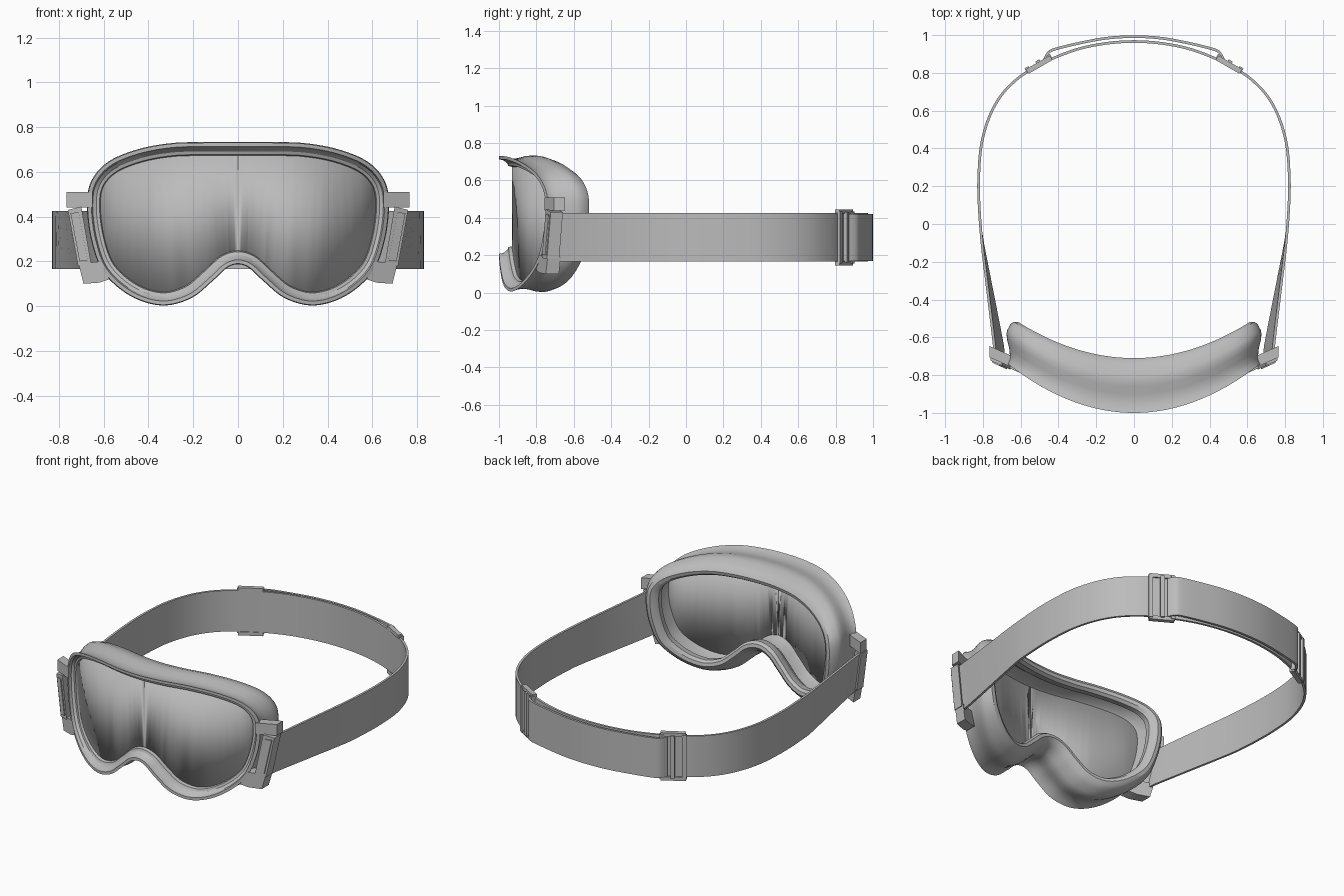
import bpy, bmesh, math
from mathutils import Vector

if "Cube" in bpy.data.objects:
    bpy.data.objects.remove(bpy.data.objects["Cube"])

grey = bpy.data.materials.new("plain grey")
grey.use_nodes = True
grey.diffuse_color = (0.5, 0.5, 0.5, 1)
grey.node_tree.nodes["Principled BSDF"].inputs["Base Color"].default_value = (0.5, 0.5, 0.5, 1)


def finish(name, bm, angle=30):
    """Turn a bmesh into a shaded, coloured object."""
    bmesh.ops.recalc_face_normals(bm, faces=bm.faces)
    mesh = bpy.data.meshes.new(name)
    bm.to_mesh(mesh)
    bm.free()
    mesh.shade_smooth()
    mesh.set_sharp_from_angle(angle=math.radians(angle))
    mesh.materials.append(grey)
    obj = bpy.data.objects.new(name, mesh)
    bpy.context.collection.objects.link(obj)
    return obj


def loft(name, rings, cyclic=False, angle=30):
    """Skin a series of closed rings, capping the ends unless cyclic."""
    bm = bmesh.new()
    rows = [[bm.verts.new(p) for p in ring] for ring in rings]
    n = len(rows[0])
    for i in range(len(rows) - (0 if cyclic else 1)):
        a, b = rows[i], rows[(i + 1) % len(rows)]
        for j in range(n):
            k = (j + 1) % n
            bm.faces.new((a[j], a[k], b[k], b[j]))
    if not cyclic:
        bm.faces.new(rows[0])
        bm.faces.new(rows[-1])
    return finish(name, bm, angle)


def spline(points, steps, cyclic=False):
    """Catmull-Rom curve through 2D points."""
    pts = [Vector(p) for p in points]
    n = len(pts)
    pick = (lambda i: pts[i % n]) if cyclic else (lambda i: pts[max(0, min(n - 1, i))])
    out = []
    for i in range(n if cyclic else n - 1):
        a, b, c, d = (pick(i + k) for k in (-1, 0, 1, 2))
        for s in range(steps):
            t = s / steps
            out.append(0.5 * (2 * b + (c - a) * t + (2 * a - 5 * b + 4 * c - d) * t * t
                              + (3 * b - a - 3 * c + d) * t ** 3))
    return out if cyclic else out + [pts[-1]]


def normals(pts, cyclic):
    """Right-hand normal at each point of a 2D path."""
    n, out = len(pts), []
    for i in range(n):
        a = pts[(i - 1) % n] if cyclic else pts[max(i - 1, 0)]
        b = pts[(i + 1) % n] if cyclic else pts[min(i + 1, n - 1)]
        t = (b - a).normalized()
        out.append(Vector((t.y, -t.x)))
    return out


def wrap(x, z, depth):
    """Bend the goggle front around the face."""
    return Vector((x, -1 + 0.58 * x * x + depth * (1 - 0.25 * x * x), z))


# Goggle outline, clockwise from the top centre
half = [(0, .733), (.15, .733), (.3, .728), (.45, .70), (.58, .645), (.655, .56), (.675, .45),
        (.655, .29), (.60, .15), (.48, .045), (.34, .003), (.21, .035), (.11, .115), (.05, .17), (0, .187)]
outline = spline(half + [(-x, z) for x, z in half[-2:0:-1]], 6, True)
inward = normals(outline, True)


def inset(d):
    return [p + m * d for p, m in zip(outline, inward)]


# Frame and face gasket: (depth from front, inset) section swept round the outline
section = [(0, .003), (0, .02), (.025, .026), (.045, .042), (.05, .056), (.075, .062), (.1, .05),
           (.17, .045), (.22, .085), (.265, .092), (.285, .08), (.29, .06), (.275, .038), (.25, .022),
           (.2, .004), (.175, 0), (.14, .003), (.1, .014), (.06, .018), (.025, .012)]
rings = []
for p, m in zip(outline, inward):
    rings.append([wrap(*(p + m * d), depth) for depth, d in section])
loft("goggle_frame", rings, True)

# Lens: flat outline sliced into upright strips, then bent
bm = bmesh.new()
bm.faces.new([bm.verts.new((p.x, 0, p.y)) for p in inset(.055)])
for i in range(-15, 16):
    bmesh.ops.bisect_plane(bm, geom=bm.verts[:] + bm.edges[:] + bm.faces[:],
                           plane_co=(i * .042, 0, 0), plane_no=(1, 0, 0))
bmesh.ops.triangulate(bm, faces=bm.faces)
for v in bm.verts:
    v.co = wrap(v.co.x, v.co.z, .075)
lens = finish("lens", bm)
solid = lens.modifiers.new("thickness", "SOLIDIFY")
solid.thickness = .012
solid.offset = 0

# Side clips: tabs above and below with a slanted bar between
clip_parts = {
    "clip_upper_tab": ([(.65, .44), (.765, .44), (.765, .51), (.65, .51)], -.735, -.675),
    "clip_lower_tab": ([(.712, .19), (.69, .10), (.62, .105), (.575, .12), (.61, .2)], -.745, -.675),
    "clip_bar": ([(.76, .43), (.70, .445), (.655, .185), (.715, .18)], -.75, -.685),
    "clip_bar_face": ([(.748, .415), (.712, .42), (.672, .205), (.708, .2)], -.757, -.745),
}
for side, sx in (("left", 1), ("right", -1)):
    for name, (poly, y0, y1) in clip_parts.items():
        loft(side + "_" + name,
             [[(sx * x, y + .45 * (x - .7), z) for x, z in poly] for y in (y0, y1)])


def band(name, pts, thick, z0, z1, lean=0):
    """Upright ribbon along a plan path; its lower edge leans in near the clips."""
    rings = []
    for p, m in zip(pts, normals(pts, False)):
        a, b = p + m * thick / 2, p - m * thick / 2
        dx = -math.copysign(lean, p.x) * max(0, min(1, (-.05 - p.y) / .6))
        rings.append([(a.x + dx, a.y, z0), (b.x + dx, b.y, z0), (b.x, b.y, z1), (a.x, a.y, z1)])
    return loft(name, rings)


# Strap running round the head, plus the doubled outer layer at the back
right_half = [(.735, -.70), (.745, -.6), (.775, -.35), (.805, -.1), (.82, .1), (.822, .25), (.808, .42),
              (.765, .57), (.70, .685), (.61, .775), (.53, .825), (.44, .872), (.3, .925), (.15, .956), (0, .966)]
band("head_strap", spline(right_half + [(-x, y) for x, y in right_half[-2::-1]], 4),
     .014, .167, .425, .045)
outer = [(.475, .868), (.455, .905), (.42, .925), (.3, .955), (.15, .983), (0, .992)]
band("strap_outer_layer", spline(outer + [(-x, y) for x, y in outer[-2::-1]], 4), .014, .17, .42)

# Slider buckles: rounded rails top and bottom, three upright bars
for side, sx in (("left", 1), ("right", -1)):
    along = Vector((-sx * .87, .5)).normalized()
    centre = Vector((sx * .5, .845))

    def bar(name, u0, u1, z0, z1, thick, out=0):
        n = Vector((sx * .5, .87)) * out
        band(side + "_buckle_" + name, [centre + along * u + n for u in (u0, u1)], thick, z0, z1)

    bar("top_rail", -.075, .07, .422, .445, .028)
    bar("bottom_rail", -.075, .07, .145, .168, .028)
    bar("outer_bar", -.08, -.055, .155, .435, .026, .008)
    bar("middle_bar", -.012, .012, .16, .43, .024, .012)
    bar("inner_bar", .05, .075, .155, .435, .026, .008)
